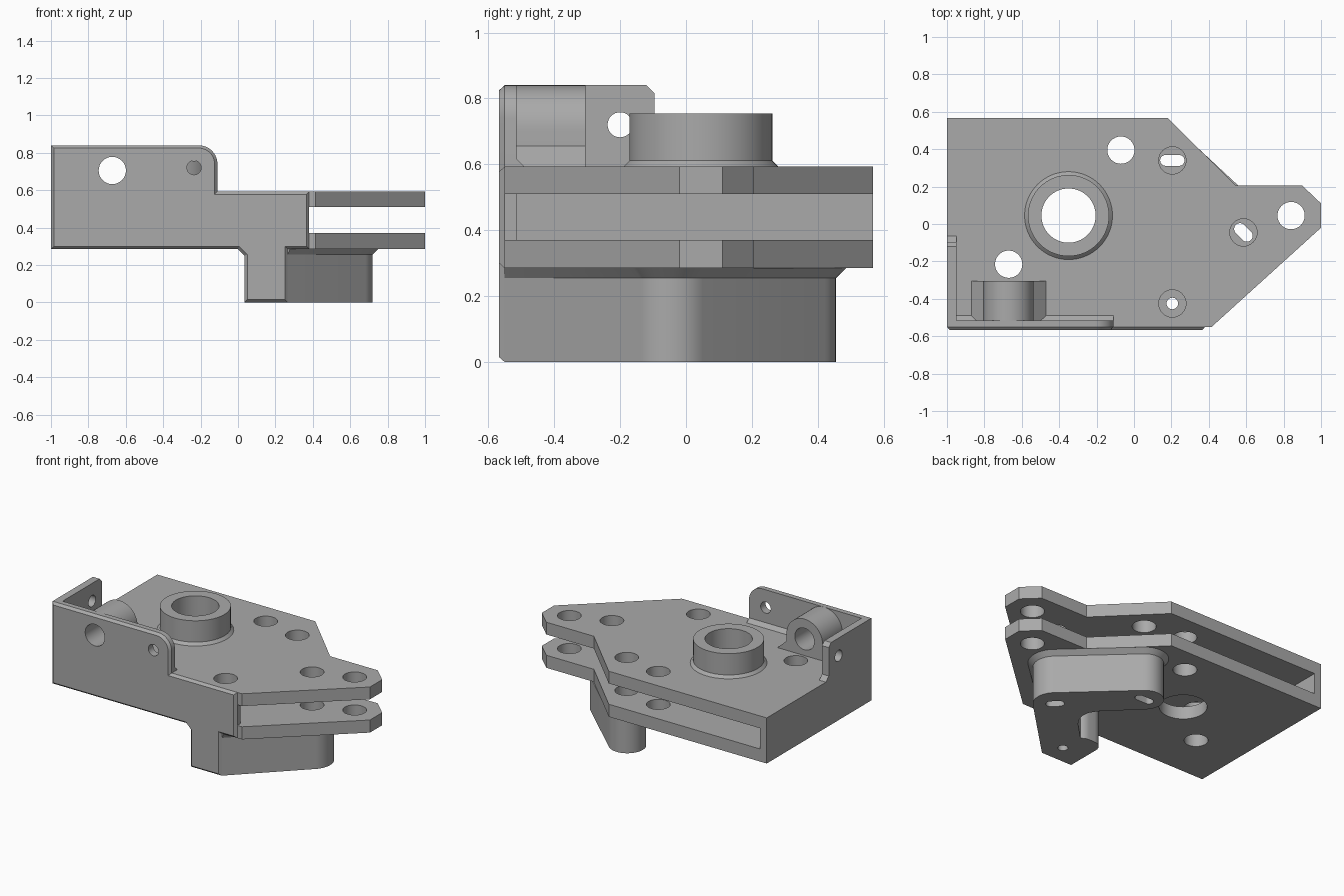
import bpy, bmesh, math
from mathutils import Vector

if "Cube" in bpy.data.objects:
    bpy.data.objects.remove(bpy.data.objects["Cube"])

metal = bpy.data.materials.new("grey plastic")
metal.diffuse_color = (0.4, 0.4, 0.4, 1)
metal.use_nodes = True
metal.node_tree.nodes["Principled BSDF"].inputs["Base Color"].default_value = metal.diffuse_color


def arc(cx, cy, r, a0, a1, n=16):
    """Points on an arc, angles in degrees."""
    angles = [math.radians(a0 + (a1 - a0) * i / n) for i in range(n + 1)]
    return [(cx + r * math.cos(a), cy + r * math.sin(a)) for a in angles]


def slot(x, y, half, r, angle=0):
    """Elongated (or round, half = 0) outline of 32 points turned by an angle."""
    if half == 0:
        return arc(x, y, r, angle - 90, angle + 258.75, 31)
    pts = arc(half, 0, r, -90, 90, 15) + arc(-half, 0, r, 90, 270, 15)
    c, s = math.cos(math.radians(angle)), math.sin(math.radians(angle))
    return [(x + c * u - s * v, y + s * u + c * v) for u, v in pts]


def offset(pts, d):
    """Move a counter-clockwise outline outwards by d."""
    if d == 0:
        return pts
    out = []
    for i, p in enumerate(pts):
        p, a, b = Vector(p), Vector(pts[i - 1]), Vector(pts[(i + 1) % len(pts)])
        e, f = (p - a).normalized(), (b - p).normalized()
        n, m = Vector((e.y, -e.x)), Vector((f.y, -f.x))
        out.append(p + (n + m) * d / (1 + n.dot(m)))
    return out


PLACE = {"Z": lambda u, v, t: (u, v, t),
         "Y": lambda u, v, t: (u, t, v),
         "X": lambda u, v, t: (t, u, v)}
NORMAL = {"X": (1, 0, 0), "Y": (0, 1, 0), "Z": (0, 0, 1)}


def prism(name, pts, levels, axis="Z", holes=(), min_y=None):
    """Extrude an outline through (position, offset) levels.
    Each hole is a list of (position, outline) from the first level to the last."""
    bm = bmesh.new()
    shells = [[(t, offset(pts, d)) for t, d in levels]] + list(holes)
    ends = ([], [])
    for shell in shells:
        rings = []
        for t, outline in shell:
            ring = [bm.verts.new(PLACE[axis](u, v, t)) for u, v in outline]
            if min_y is not None:
                for vert in ring:
                    vert.co.y = max(vert.co.y, min_y)
            rings.append(ring)
        for lo, hi in zip(rings, rings[1:]):
            for i in range(len(lo)):
                bm.faces.new((lo[i - 1], lo[i], hi[i], hi[i - 1]))
        ends[0].append(rings[0])
        ends[1].append(rings[-1])
    for loops in ends:
        if len(loops) == 1:
            bm.faces.new(loops[0])
        else:
            edges = [bm.edges.get((r[i - 1], r[i])) for r in loops for i in range(len(r))]
            bmesh.ops.triangle_fill(bm, edges=edges, use_beauty=True, normal=NORMAL[axis])
    bmesh.ops.recalc_face_normals(bm, faces=bm.faces[:])
    me = bpy.data.meshes.new(name)
    bm.to_mesh(me)
    bm.free()
    me.materials.append(metal)
    ob = bpy.data.objects.new(name, me)
    bpy.context.collection.objects.link(ob)
    return ob


def bore(x, y, r, lo, hi):
    """Straight round hole."""
    return [(lo, slot(x, y, 0, r)), (hi, slot(x, y, 0, r))]


BEARING = arc(-.35, .045, .145, 0, 354.375, 63)
FOOT_HOLES = [(.205, .34, .036, .029, 0), (.585, -.045, .025, .032, -45), (.205, -.425, 0, .031, 0)]

# Upper and lower pointed plates with matching holes
outline = [(-1, -.55), (.415, -.55), (1, -.02), (1, .11), (.9, .205),
           (.545, .205), (.18, .567), (-1, .567)]
round_holes = [(-.07, .395), (-.67, -.215), (.84, .045)] + [h[:2] for h in FOOT_HOLES]
for name, lo, hi in (("lower_plate", .285, .37), ("upper_plate", .51, .593)):
    prism(name, outline, [(lo, 0), (hi, 0)],
          holes=[bore(x, y, .073, lo, hi) for x, y in round_holes]
          + [[(lo, BEARING), (hi, BEARING)]])

# Side wall closing the gap between the plates
prism("side_wall", [(-1, -.55), (-.95, -.55), (-.95, .567), (-1, .567)], [(.37, 0), (.51, 0)])

# Front wall with a chamfered face, a rounded ear and the front of the foot
prism("front_wall",
      [(-1, .285), (0, .285), (.035, .25), (.035, 0), (.265, 0), (.265, .285),
       (.38, .285), (.38, .593), (-.11, .593)]
      + arc(-.21, .74, .1, 0, 90, 10) + [(-1, .84)],
      [(-.567, -.015), (-.55, 0), (-.515, 0)], "Y",
      holes=[bore(-.672, .705, .073, -.567, -.515), bore(-.235, .72, .038, -.567, -.515)])

# Side ear with a clipped corner and flared root
prism("side_ear", [(-.54, .593), (-.065, .593), (-.095, .623), (-.095, .815),
                   (-.12, .84), (-.54, .84)], [(-1, 0), (-.95, 0)], "X",
      holes=[bore(-.2, .72, .038, -1, -.95)])

# Sloped root along the inside of the front wall
prism("wall_root", [(-.515, .593), (-.49, .593), (-.515, .618)],
      [(-.95, 0), (-.11, 0)], "X")

# Horizontal pivot boss behind the front wall
prism("pivot_boss", [(-.87, .593), (-.47, .593), (-.537, .655)]
      + arc(-.672, .705, .135, 0, 180, 24) + [(-.807, .655)],
      [(-.515, 0), (-.305, 0)], "Y", holes=[bore(-.672, .705, .073, -.515, -.305)])

# Large bearing ring with a flared base
prism("bearing_ring", arc(-.35, .045, .217, 0, 354.375, 63),
      [(.593, .018), (.611, 0), (.755, 0)], holes=[[(.593, BEARING), (.755, BEARING)]])

# V-shaped foot under the plates, with counterbored holes
prism("foot", [(.035, -.55), (.265, -.55)] + arc(.585, -.045, .135, -45, 45)
      + arc(.2, .34, .115, 45, 225, 20)
      + [(.33, .05), (.36, 0), (.365, -.05), (.35, -.1), (.32, -.145), (.21, -.255)]
      + arc(.15, -.315, .07, 45, 90, 6) + arc(.105, -.315, .07, 90, 180, 8),
      [(0, 0), (.255, 0), (.285, .03)], min_y=-.55,
      holes=[[(0, slot(*h)), (.08, slot(*h)), (.08, slot(h[0], h[1], 0, .073, h[4])),
              (.285, slot(h[0], h[1], 0, .073, h[4]))] for h in FOOT_HOLES])

# Smooth the round surfaces and keep edges sharp
for ob in bpy.context.collection.objects:
    ob.select_set(True)
    bpy.context.view_layer.objects.active = ob
bpy.ops.object.shade_smooth_by_angle(angle=math.radians(30))
